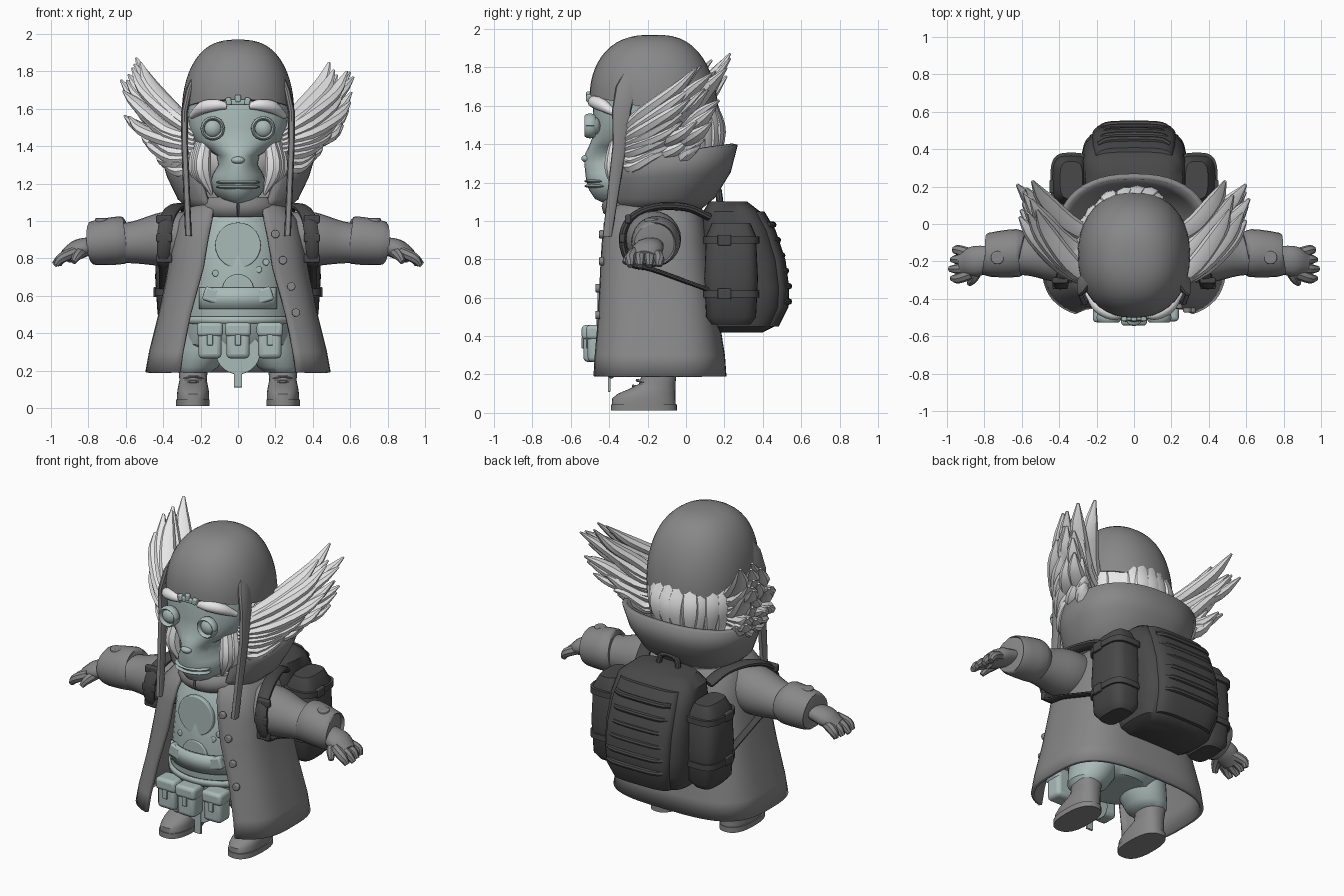
import bpy, bmesh, math, random
from mathutils import Vector, Matrix

random.seed(4)
if bpy.data.objects.get("Cube"):
    bpy.data.objects.remove(bpy.data.objects["Cube"])
made = []


def material(name, r, g, b):
    mat = bpy.data.materials.new(name)
    mat.use_nodes = True
    mat.diffuse_color = (r, g, b, 1)
    mat.node_tree.nodes["Principled BSDF"].inputs["Base Color"].default_value = (r, g, b, 1)
    return mat


cloth = material("grey cloth", .245, .245, .245)
skin = material("pale teal", .4, .495, .475)
fur = material("white fur", .8, .8, .8)
canvas = material("dark canvas", .066, .066, .066)


def finish(name, bm, mat, thick=0, bevel=0):
    bmesh.ops.recalc_face_normals(bm, faces=bm.faces)
    mesh = bpy.data.meshes.new(name)
    bm.to_mesh(mesh)
    bm.free()
    mesh.materials.append(mat)
    obj = bpy.data.objects.new(name, mesh)
    bpy.context.collection.objects.link(obj)
    if thick:
        solid = obj.modifiers.new("thickness", 'SOLIDIFY')
        solid.thickness, solid.offset = thick, 0
    if bevel:
        soft = obj.modifiers.new("soft edges", 'BEVEL')
        soft.width, soft.segments = bevel, 3
    made.append(obj)


def spow(value, power):
    return math.copysign(abs(value) ** power, value)


def ring(z, cx, cy, rx, ry, e=1, start=0, end=math.tau, n=32):
    """Superellipse cross-section; angle zero points to the front."""
    count = n if end - start > math.tau - .001 else n + 1
    angles = [start + (end - start) * i / n for i in range(count)]
    return [Vector((cx + rx * spow(math.sin(a), e), cy - ry * spow(math.cos(a), e), z)) for a in angles]


def loft(name, rings, mat, closed=True, thick=0):
    bm = bmesh.new()
    rows = [[bm.verts.new(p) for p in r] for r in rings]
    n = len(rows[0])
    for low, high in zip(rows, rows[1:]):
        for i in range(n if closed else n - 1):
            j = (i + 1) % n
            bm.faces.new((low[i], low[j], high[j], high[i]))
    if closed:
        bm.faces.new(rows[0])
        bm.faces.new(rows[-1])
    finish(name, bm, mat, thick)


def smooth_path(points, steps):
    """Catmull-Rom resampling of vectors."""
    pts = [points[0] * 2 - points[1]] + points + [points[-1] * 2 - points[-2]]
    out = []
    for a, b, c, d in zip(pts, pts[1:], pts[2:], pts[3:]):
        for k in range(steps):
            t = k / steps
            out.append(b + (c - a) * (t / 2) + (a * 2 - b * 5 + c * 4 - d) * (t * t / 2)
                       + (b * 3 - a - c * 3 + d) * (t ** 3 / 2))
    return out + [points[-1]]


def tube(name, points, radii, mat, sides=10, up=(0, 0, 1), flat=1, steps=4):
    """Tapered tube; flat scales it along the up direction."""
    data = smooth_path([Vector((*p, r)) for p, r in zip(points, radii)], steps)
    path = [v.to_3d() for v in data]
    rings = []
    for i, p in enumerate(path):
        tangent = (path[min(i + 1, len(path) - 1)] - path[max(i - 1, 0)]).normalized()
        side = tangent.cross(Vector(up)).normalized()
        top = side.cross(tangent)
        r = max(data[i][3], .002)
        rings.append([p + (side * math.cos(a) + top * math.sin(a) * flat) * r
                      for a in (math.tau * k / sides for k in range(sides))])
    loft(name, rings, mat)


def box(name, at, size, mat, bevel=.01, tilt=0):
    bm = bmesh.new()
    place = Matrix.Translation(at) @ Matrix.Rotation(tilt, 4, 'Y')
    bmesh.ops.create_cube(bm, size=1, matrix=place @ Matrix.Diagonal((*size, 1)))
    finish(name, bm, mat, bevel=bevel)


def ball(name, at, radii, mat):
    bm = bmesh.new()
    place = Matrix.Translation(at) @ Matrix.Diagonal((*radii, 1))
    bmesh.ops.create_uvsphere(bm, u_segments=24, v_segments=14, radius=1, matrix=place)
    finish(name, bm, mat)


def disc(name, at, radius, depth, mat, axis='X'):
    bm = bmesh.new()
    place = Matrix.Translation(at) @ Matrix.Rotation(math.pi / 2 if axis == 'X' else 0, 4, 'X')
    bmesh.ops.create_cone(bm, cap_ends=True, segments=28, radius1=radius, radius2=radius, depth=depth, matrix=place)
    finish(name, bm, mat, bevel=.006)


# Open coat: height, half width, half depth, centre y, half opening
levels = [(.19, .485, .35, -.15, .31), (.3, .465, .342, -.15, .295), (.5, .415, .315, -.155, .255),
          (.75, .365, .287, -.16, .185), (.9, .34, .27, -.165, .16), (1, .31, .25, -.165, .14),
          (1.06, .26, .22, -.165, .13), (1.1, .2, .18, -.165, .12)]
rows = []
for z, rx, ry, cy, gap in levels:
    a = math.asin((gap / rx) ** (1 / .62))
    rows.append(ring(z, 0, cy, rx, ry, .62, a, math.tau - a, 48))
loft("coat", rows, cloth, False, .022)
for x, z in ((.2, .93), (.24, .79), (.285, .65), (.31, .51)):
    disc("coat_button", (x, -.44 - .02 * (x > .25), z), .022, .025, cloth)

# Tall flared collar, higher at the back, and rolled neck scarf
rows = []
for z, rx, ry, cy, lift in ((1.04, .22, .19, -.16, 0), (1.12, .31, .26, -.12, .01),
                            (1.22, .365, .3, -.08, .04), (1.31, .4, .32, -.065, .09)):
    row = ring(z, 0, cy, rx, ry, .85, .5, math.tau - .5, 40)
    for p in row:
        p.z += lift * (p.y - cy + ry) / (2 * ry)
    rows.append(row)
loft("collar", rows, cloth, False, .03)
tube("neck_scarf", ring(1.075, 0, -.2, .185, .195, n=16) + [(0, -.395, 1.075)], [.045] * 17, cloth, flat=1.25, steps=2)

# Torso and front plating
loft("torso", [ring(z, 0, -.17, rx, ry) for z, rx, ry in
               ((.28, .2, .17), (.34, .28, .24), (.5, .3, .28), (.7, .28, .265), (.95, .25, .255), (1.08, .15, .17))], skin)
disc("chest_disc", (0, -.415, .87), .122, .03, skin)
disc("belly_dome", (0, -.425, .63), .085, .03, skin)
for z0, z1, ry, reach in ((.53, .645, .284, .75), (.45, .49, .29, 1.2)):
    loft("belly_plate", [ring(z, 0, -.17, .3, ry, 1, -reach, reach, 20) for z in (z0, z1)], skin, False, .014)
for s in (1, -1):
    box("plate_wing", (s * .13, -.415, .6), (.11, .05, .075), skin, .012, s * -.3)
for x, z in ((.11, .74), (.15, .78), (-.12, .72)):
    disc("rivet", (x, -.4, z), .018, .03, skin)
disc("groin_flap", (0, -.39, .3), .12, .025, skin)
box("hanging_strap", (0, -.4, .2), (.045, .015, .18), skin, .004)
for x in (-.15, 0, .17):
    y = -.48 + x * x * .8
    box("belt_pouch", (x, y, .35), (.125, .11, .17), skin, .025)
    box("pouch_flap", (x, y - .006, .42), (.14, .115, .075), skin, .02)
    box("pouch_clasp", (x, y - .056, .365), (.03, .015, .06), skin, .004)

# Face with long muzzle: height, half width, front y
face = [(1.09, .05, -.42), (1.115, .1, -.475), (1.16, .135, -.505), (1.21, .148, -.52), (1.25, .135, -.525),
        (1.3, .105, -.53), (1.35, .115, -.525), (1.39, .18, -.505), (1.43, .235, -.49), (1.5, .262, -.48),
        (1.58, .272, -.485), (1.7, .26, -.46)]
loft("face", [ring(z, 0, (front - .1) / 2, rx, (-.1 - front) / 2) for z, rx, front in face], skin)
ball("nose", (0, -.52, 1.325), (.036, .025, .02), skin)
for z in (1.182, 1.207):
    ball("lip", (0, -.45, z), (.118, .08, .014), skin)

# Head fur behind the face
ball("head_fur", (0, -.1, 1.4), (.27, .27, .26), fur)
for i in range(15):
    a = math.pi / 2 + math.pi * i / 14
    x, y = math.sin(a), -math.cos(a)
    slant = random.uniform(-.03, .03)
    tube("back_lock", [(x * .26, -.13 + y * .27, 1.6), (x * .27 + slant, -.13 + y * .305, 1.46),
                       (x * .25, -.13 + y * .28, 1.26 + slant)], (.045, .055, .01), fur, 8, (x, y, 0), .6)

# Helmet dome with a low back edge
rows = []
for k in range(14):
    t = k / 13.4 * math.pi / 2
    row = ring(0, 0, -.165, .3 * math.cos(t) ** .75, .337 * math.cos(t) ** .75, .9, n=40)
    for i, p in enumerate(row):
        edge = 1.585 + .065 * math.cos(math.tau * i / 40)
        p.z = edge + (1.97 - edge) * math.sin(t)
    rows.append(row)
loft("helmet", rows, cloth)
box("brow_jewel", (0, -.495, 1.635), (.13, .04, .03), skin, .008)
for x in (-.05, 0, .05):
    box("jewel_stud", (x, -.505, 1.64 + .015 * (x == 0)), (.03, .03, .04), skin, .008, x * 4)

for s in (1, -1):
    # Helmet ear strap
    strap = ((1.8, .222, -.27, .04), (1.7, .262, -.31, .055), (1.58, .287, -.335, .05),
             (1.4, .285, -.345, .037), (.92, .265, -.41, .024))
    loft("helmet_strap", [ring(z, s * x, y, .018, w, .7, n=12) for z, x, y, w in strap], cloth)

    # Goggle eyes and brows
    tube("goggle_rim", [(s * .135 + .054 * math.cos(math.tau * k / 16), -.5, 1.495 + .054 * math.sin(math.tau * k / 16))
                        for k in range(17)], [.011] * 17, skin, 8, (0, 1, 0), 2.5, 2)
    ball("eye", (s * .135, -.485, 1.495), (.05, .04, .05), skin)
    tube("eyebrow", [(s * .06, -.485, 1.615), (s * .12, -.48, 1.62), (s * .19, -.44, 1.605), (s * .25, -.37, 1.56)],
         (.018, .032, .034, .015), fur, 10)

    # Swept side tufts, fanned from low to high
    for i in range(27):
        t = i / 26
        depth = (i % 3) / 2
        root = Vector((.22, -.31 + .24 * depth, 1.3 + .2 * t))
        angle = math.radians(14 + 30 * t + random.uniform(-7, 9))
        length = (.19 + .29 * min(t * 1.5, 1)) * random.uniform(.85, 1.04)
        tip = root + Vector((math.cos(angle) * length, .23 + .17 * t - .1 * depth, math.sin(angle) * length))
        wave = random.uniform(-.015, .015)
        early = root.lerp(tip, .35) + Vector((.02, -.03, -.035 - wave))
        late = root.lerp(tip, .75) + Vector((.02, -.02, -.02 + wave))
        tube("side_tuft", [(s * p.x, p.y, p.z) for p in (root, early, late, tip)],
             (.04, .052, .044, .008), fur, 8, flat=.7, steps=3)
    for k in range(6):
        top = Vector((s * (.17 + .02 * k), -.36 + .03 * k, 1.44))
        tube("cheek_tuft", [top, top + Vector((s * .02, -.02, -.16)), top + Vector((-s * .03, 0, -.3 + .02 * k))],
             (.03, .045, .008), fur, 8, (0, 1, 0))

    # Sleeve, cuff and hand
    tube("sleeve", [(s * .2, -.17, .93), (s * .38, -.17, .905), (s * .56, -.165, .885), (s * .72, -.17, .88)],
         (.12, .145, .112, .1), cloth, 24)
    tube("cuff", [(s * .6, -.155, .9), (s * .62, -.155, .898), (s * .77, -.165, .882), (s * .79, -.165, .88)],
         (.1, .128, .118, .1), cloth, 24, steps=3)
    disc("cuff_button", (s * .73, -.18, 1), .035, .03, cloth, 'Z')
    tube("palm", [(s * .76, -.18, .875), (s * .85, -.2, .85), (s * .92, -.215, .81)], (.065, .082, .06), cloth, 14, flat=.65)
    for k in range(4):
        y = -.29 + .05 * k
        tube("finger", [(s * .87, -.21 + (y + .21) * .7, .835), (s * .94, y, .803), (s * (.984 - .012 * abs(k - 1)), y, .765)],
             (.03, .028, .016), cloth, 8)
    tube("thumb", [(s * .83, -.23, .84), (s * .86, -.29, .815), (s * .88, -.32, .78)], (.032, .027, .015), cloth, 8)

    # Trouser leg and boot
    loft("trouser_leg", [ring(z, s * x, -.15, rx, rx * 1.1) for z, x, rx in
                         ((.19, .23, .085), (.22, .22, .115), (.32, .18, .14), (.45, .15, .15))], skin)
    loft("boot_sole", [ring(z, s * .242, -.22, .09, .172, .8) for z in (.012, .045)], cloth)
    loft("boot", [ring(z, s * .24, cy, rx, ry, .85) for z, cy, rx, ry in
                  ((.04, -.22, .086, .167), (.075, -.22, .086, .165), (.1, -.205, .083, .15), (.125, -.175, .078, .12),
                   (.15, -.15, .073, .095), (.2, -.14, .078, .09), (.24, -.14, .07, .08))], cloth)
    for k in range(3):
        z, y = .13 + .03 * k, -.275 + .02 * k
        tube("boot_lace", [(s * .19, y + .04, z), (s * .24, y, z + .01), (s * .29, y + .04, z)], [.008] * 3, cloth, 6)

    # Backpack harness looped around the shoulder
    loop = [(.24, .12, 1.02), (.28, 0, 1.07), (.34, -.17, 1.07), (.38, -.29, 1.01), (.395, -.33, .9),
            (.4, -.29, .78), (.4, -.17, .745), (.4, .12, .64)]
    tube("harness", [(s * x, y, z) for x, y, z in loop], (.02, .02, .02, .02, .02, .016, .012, .012),
         canvas, 10, (s, 0, 0), 2)
    for z in (.8, .91, 1.01):
        box("harness_buckle", (s * .395, -.335 + abs(z - .9) * .3, z), (.085, .03, .045), canvas, .008)

    # Side pocket of the backpack
    loft("side_pocket", [ring(z, s * .335, .235, rx, ry, .6) for z, rx, ry in
                         ((.46, .06, .1), (.5, .095, .13), (.7, .108, .14), (.92, .1, .13), (.99, .06, .1))], canvas)
    for z in (.62, .9):
        loft("pocket_strap", [ring(z + h, s * .335, .235, .112, .147, .6) for h in (-.018, .018)], canvas)
        box("pocket_buckle", (s * .44, .2, z), (.025, .07, .055), canvas, .006)

# Backpack: height, half width, front y, back y
pack = [(.42, .2, .14, .4), (.45, .25, .1, .46), (.55, .275, .08, .51), (.65, .28, .08, .515), (.8, .28, .08, .495),
        (.95, .275, .08, .445), (1.05, .26, .09, .385), (1.1, .2, .12, .32)]
loft("backpack", [ring(z, 0, (f + b) / 2, rx, (b - f) / 2, .55) for z, rx, f, b in pack], canvas)
loft("back_panel", [ring(z, 0, b - .06, rx * .8, .083, .55) for z, rx, f, b in pack[1:-1]], canvas)
for k in range(6):
    z = .58 + .08 * k
    y = .536 - .32 * max(z - .66, 0) ** 1.2
    tube("panel_rib", [(-.19, y - .03, z), (-.12, y - .003, z), (.12, y - .003, z), (.19, y - .03, z)], [.017] * 4, canvas, 8)
tube("carry_handle", [(-.07, .18, 1.07), (-.05, .17, 1.15), (.05, .17, 1.15), (.07, .18, 1.07)], [.018] * 4, canvas, 8, (0, 1, 0))

# Smooth shading with crisp edges
bpy.ops.object.select_all(action='DESELECT')
for obj in made:
    obj.select_set(True)
bpy.context.view_layer.objects.active = made[0]
bpy.ops.object.shade_smooth_by_angle(angle=math.radians(40))
